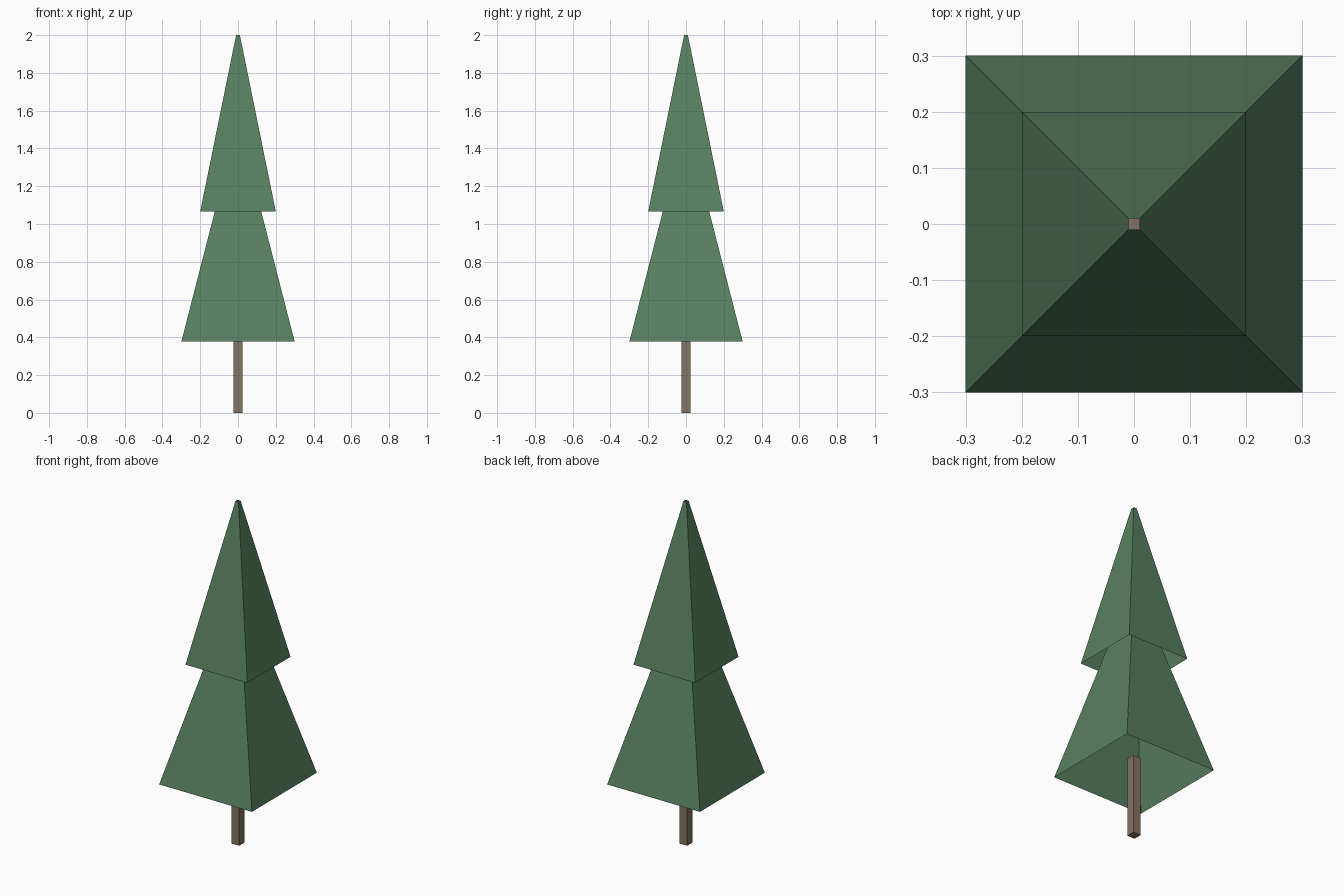
import bpy
import bmesh
from math import pi, sqrt
from mathutils import Matrix

if "Cube" in bpy.data.objects:
    bpy.data.objects.remove(bpy.data.objects["Cube"])


def material(name, color):
    mat = bpy.data.materials.new(name)
    mat.diffuse_color = (*color, 1)
    mat.use_nodes = True
    mat.node_tree.nodes["Principled BSDF"].inputs["Base Color"].default_value = mat.diffuse_color
    return mat


def square_taper(name, z0, z1, half0, half1, mat, capped=False):
    """Four-sided tapering prism, optionally closed at both ends."""
    bm = bmesh.new()
    bmesh.ops.create_cone(bm, segments=4, cap_ends=capped, depth=z1 - z0,
                          radius1=half0 * sqrt(2), radius2=half1 * sqrt(2),
                          matrix=Matrix.Translation((0, 0, (z0 + z1) / 2))
                          @ Matrix.Rotation(pi / 4, 4, 'Z'))
    mesh = bpy.data.meshes.new(name)
    bm.to_mesh(mesh)
    bm.free()
    mesh.materials.append(mat)
    obj = bpy.data.objects.new(name, mesh)
    bpy.context.collection.objects.link(obj)
    return obj


green = material("needles", (0.098, 0.216, 0.117))
brown = material("bark", (0.235, 0.174, 0.122))

# Short square trunk, ending just inside the lower foliage
square_taper("trunk", 0, 0.47, 0.025, 0.025, brown, capped=True)

# Hollow foliage tiers, open below and with a tiny opening at the tip
square_taper("lower_foliage", 0.377, 1.506, 0.3, 0.01, green)
square_taper("upper_foliage", 1.066, 2.0, 0.2, 0.01, green)
